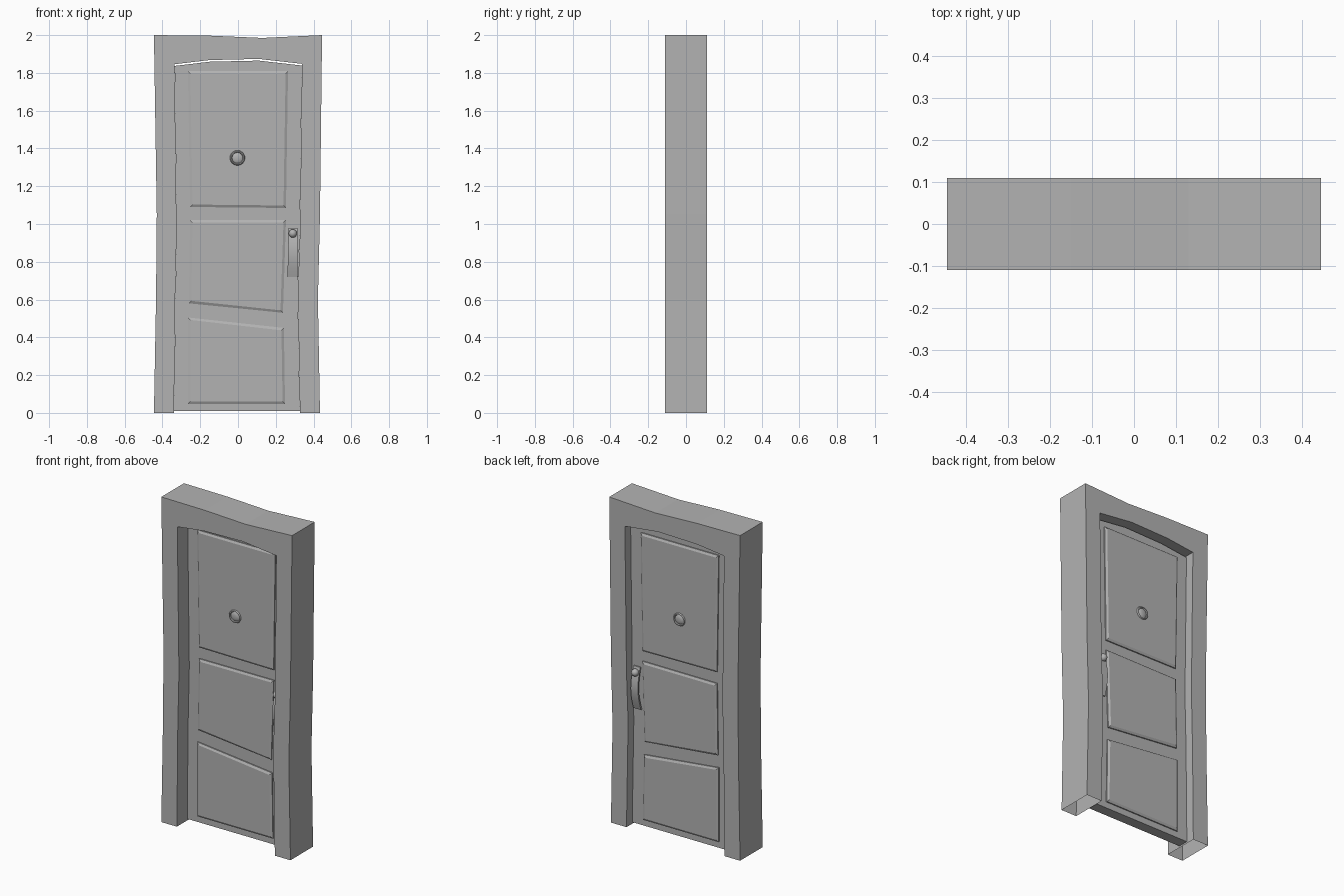
import bpy, bmesh, math
from mathutils import Matrix, Vector

cube = bpy.data.objects.get("Cube")
if cube:
    bpy.data.objects.remove(cube, do_unlink=True)

grey = bpy.data.materials.new("plain grey")
grey.use_nodes = True
colour = (0.45, 0.45, 0.45, 1)
grey.diffuse_color = colour
grey.node_tree.nodes["Principled BSDF"].inputs["Base Color"].default_value = colour

FRONT, BACK = -0.01, 0.055   # door faces
SIDES = (("front", FRONT, -1), ("back", BACK, 1))


def finish(name, bm, smooth=False):
    bmesh.ops.recalc_face_normals(bm, faces=bm.faces)
    mesh = bpy.data.meshes.new(name)
    bm.to_mesh(mesh)
    bm.free()
    mesh.materials.append(grey)
    ob = bpy.data.objects.new(name, mesh)
    bpy.context.collection.objects.link(ob)
    if smooth:
        bpy.ops.object.select_all(action="DESELECT")
        ob.select_set(True)
        bpy.context.view_layer.objects.active = ob
        bpy.ops.object.shade_smooth_by_angle(angle=math.radians(40))
    return ob


def loft(name, loops, cap_start=True, cap_end=True, smooth=False):
    """Skin a list of closed point loops of equal length."""
    bm = bmesh.new()
    rings = [[bm.verts.new(p) for p in loop] for loop in loops]
    n = len(rings[0])
    for a, b in zip(rings, rings[1:]):
        for i in range(n):
            j = (i + 1) % n
            bm.faces.new((a[i], a[j], b[j], b[i]))
    if cap_start:
        bm.faces.new(rings[0])
    if cap_end:
        bm.faces.new(rings[-1])
    return finish(name, bm, smooth)


# Crooked frame: one rectangular section swept up, across and down, open at the feet
outer = [(-.445, 0), (-.434, .6), (-.43, 1.05), (-.445, 2), (-.15, 1.997),
         (.13, 1.985), (.445, 2), (.434, 1.05), (.423, .6), (.434, 0)]
inner = [(-.339, 0), (-.333, .6), (-.325, .95), (-.336, 1.846), (-.15, 1.868),
         (.11, 1.874), (.339, 1.848), (.328, .95), (.317, .65), (.328, 0)]
loft("frame", [[(ox, -.11, oz), (ox, .11, oz), (ix, .11, iz), (ix, -.11, iz)]
               for (ox, oz), (ix, iz) in zip(outer, inner)], False, False)

# Door leaf follows the opening with a small gap at the top
leaf = [(x * .998, z - .009 if z > 1.5 else max(z, .01)) for x, z in inner]
loft("door_leaf", [[(x, y, z) for x, z in leaf] for y in (FRONT, BACK)])

# Raised panels with sloping rims, on both faces
panels = {
    "upper": [(-.265, 1.81), (.265, 1.81), (.254, 1.085), (-.254, 1.09)],
    "middle": [(-.254, 1.02), (.254, 1.022), (.238, .53), (-.26, .58)],
    "lower": [(-.265, .505), (.243, .45), (.249, .048), (-.265, .048)],
}


def inset(points, d):
    cx = sum(p[0] for p in points) / len(points)
    cz = sum(p[1] for p in points) / len(points)
    return [(x - math.copysign(d, x - cx), z - math.copysign(d, z - cz))
            for x, z in points]


for side, y, s in SIDES:
    for name, pts in panels.items():
        steps = ((0, -.004), (0, .007), (.013, .014))
        loft(f"{name}_panel_{side}",
             [[(x, y + s * h, z) for x, z in inset(pts, d)] for d, h in steps],
             cap_start=False)

    # Round peephole: turned ring with a shallow domed lens
    profile = [(.04, .0), (.04, .015), (.036, .021), (.031, .021),
               (.028, .015), (.02, .019), (.01, .021)]
    turn = [2 * math.pi * i / 24 for i in range(24)]
    loft(f"peephole_{side}",
         [[(r * math.cos(a) - .003, y + s * h, 1.35 + r * math.sin(a)) for a in turn]
          for r, h in profile], cap_start=False, smooth=True)

    # Bowed pull handle
    strip = []
    for i in range(11):
        t = i / 10
        z = .98 - .26 * t
        out = .008 + .026 * math.sin(math.pi * t)
        x0, x1 = .268 - .006 * t, .314
        strip.append([(x0, y + s * (out - .01), z), (x1, y + s * (out - .01), z),
                      (x1, y + s * out, z), (x0, y + s * out, z)])
    loft(f"handle_{side}", strip, smooth=True)

    # Thumb knob near the top of the handle
    bm = bmesh.new()
    bmesh.ops.create_uvsphere(bm, u_segments=16, v_segments=10, radius=.022,
                              matrix=Matrix.Translation(Vector((.29, y + s * .026, .95))))
    finish(f"handle_knob_{side}", bm, True)
